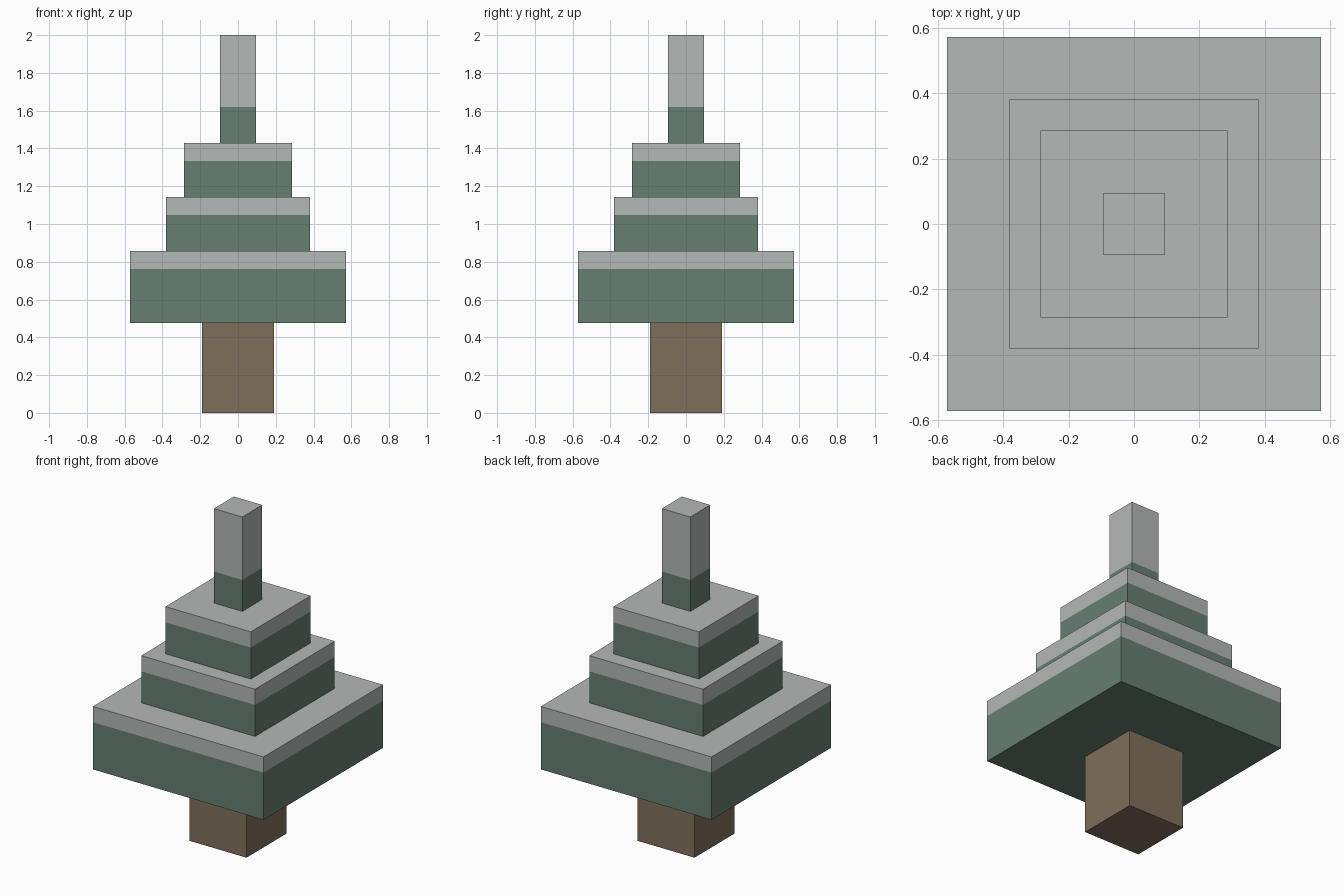
import bpy
import bmesh
from mathutils import Matrix, Vector

cube = bpy.data.objects.get("Cube")
if cube:
    bpy.data.objects.remove(cube, do_unlink=True)

U = 2 / 21  # one block of the design grid


def make_material(name, srgb):
    linear = [((c / 255 + 0.055) / 1.055) ** 2.4 for c in srgb] + [1.0]
    mat = bpy.data.materials.new(name)
    mat.use_nodes = True
    mat.diffuse_color = linear
    mat.node_tree.nodes["Principled BSDF"].inputs["Base Color"].default_value = linear
    return mat


bark = make_material("bark brown", (128, 111, 91))
needles = make_material("needle green", (103, 126, 114))
snow = make_material("snow grey", (180, 184, 183))


def block(name, width, bottom, top, materials, snow_line=None):
    """Square block; faces above the snow line take the second material."""
    bm = bmesh.new()
    size = Vector((width, width, top - bottom)) * U
    centre = Vector((0, 0, (bottom + top) / 2 * U))
    bmesh.ops.create_cube(bm, size=1, matrix=Matrix.LocRotScale(centre, None, size))
    if snow_line is not None:
        bmesh.ops.bisect_plane(bm, geom=bm.verts[:] + bm.edges[:] + bm.faces[:],
                               plane_co=(0, 0, snow_line * U), plane_no=(0, 0, 1))
        for face in bm.faces:
            face.material_index = int(face.calc_center_median().z > snow_line * U)
    mesh = bpy.data.meshes.new(name)
    bm.to_mesh(mesh)
    bm.free()
    for mat in materials:
        mesh.materials.append(mat)
    bpy.context.collection.objects.link(bpy.data.objects.new(name, mesh))


# Trunk
block("trunk", 4, 0, 5, [bark])

# Snow-capped foliage tiers: name, width, bottom, snow line, top
for name, width, bottom, line, top in (
    ("lower_branches", 12, 5, 8, 9),
    ("middle_branches", 8, 9, 11, 12),
    ("upper_branches", 6, 12, 14, 15),
    ("tree_tip", 2, 15, 17, 21),
):
    block(name, width, bottom, top, [needles, snow], line)
